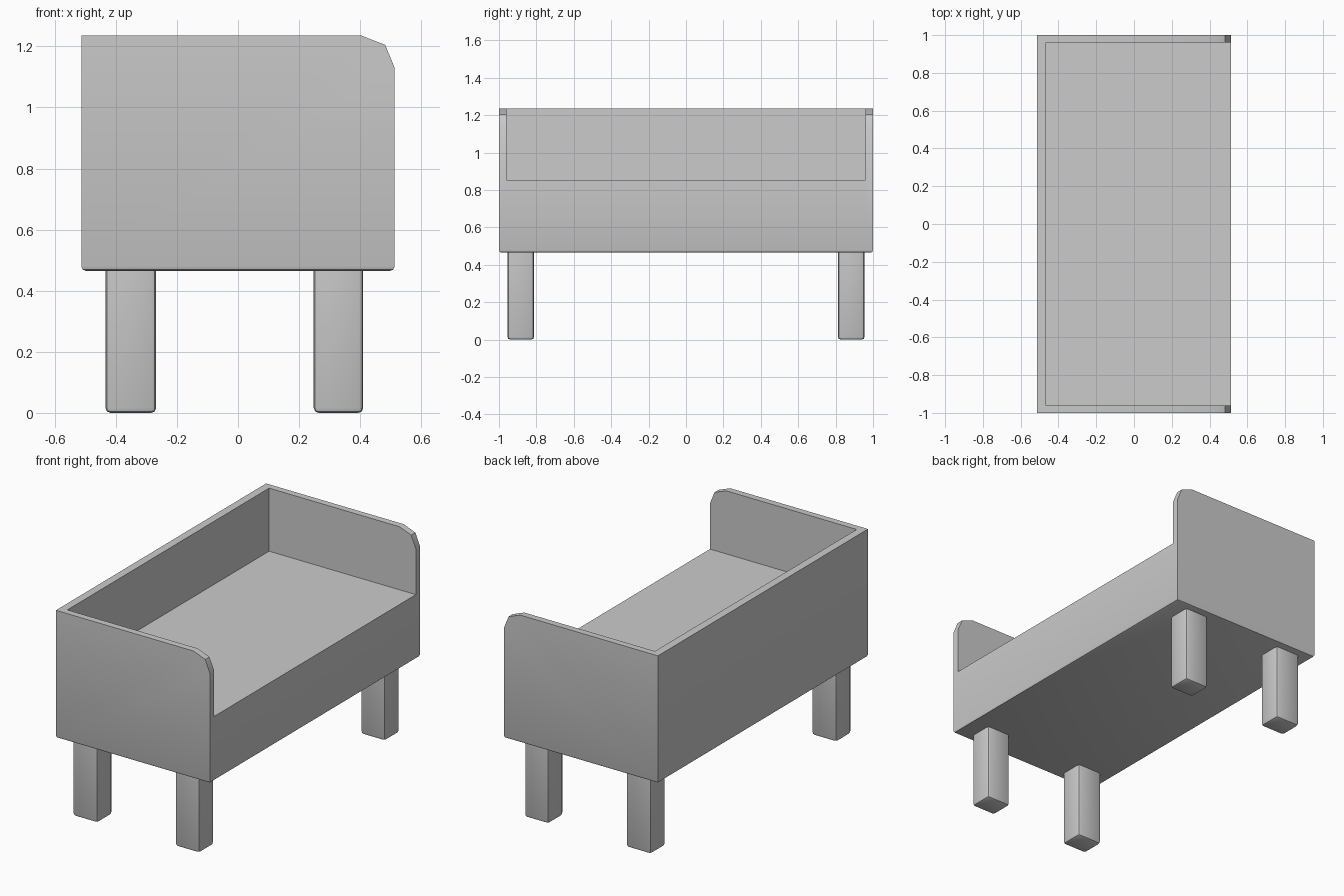
import bpy, bmesh

if "Cube" in bpy.data.objects:
    bpy.data.objects.remove(bpy.data.objects["Cube"])


def make_object(name, bm):
    bmesh.ops.recalc_face_normals(bm, faces=bm.faces)
    mesh = bpy.data.meshes.new(name)
    bm.to_mesh(mesh)
    bm.free()
    obj = bpy.data.objects.new(name, mesh)
    bpy.context.collection.objects.link(obj)
    return obj


def box(x0, x1, y0, y1, z0, z1):
    bm = bmesh.new()
    bmesh.ops.create_cube(bm, size=1)
    for v in bm.verts:
        v.co = ((x0 + x1) / 2 + v.co.x * (x1 - x0),
                (y0 + y1) / 2 + v.co.y * (y1 - y0),
                (z0 + z1) / 2 + v.co.z * (z1 - z0))
    return bm


def smooth(obj):
    bpy.ops.object.select_all(action='DESELECT')
    obj.select_set(True)
    bpy.context.view_layer.objects.active = obj
    bpy.ops.object.shade_smooth_by_angle(angle=0.6)


# Body: side profile with clipped front corner, extruded across the width
BOTTOM, TOP, SEAT = 0.465, 1.235, 0.855
profile = [(-0.513, BOTTOM), (0.513, BOTTOM), (0.513, 1.13),
           (0.482, 1.205), (0.405, TOP), (-0.513, TOP)]
bm = bmesh.new()
face = bm.faces.new([bm.verts.new((x, -1, z)) for x, z in profile])
ext = bmesh.ops.extrude_face_region(bm, geom=[face])
bmesh.ops.translate(bm, vec=(0, 2, 0),
                    verts=[g for g in ext["geom"] if isinstance(g, bmesh.types.BMVert)])
bmesh.ops.recalc_face_normals(bm, faces=bm.faces)
low = [e for e in bm.edges if all(v.co.z < BOTTOM + 0.001 for v in e.verts)]
bmesh.ops.bevel(bm, geom=low, offset=0.015, segments=2, profile=0.5, affect='EDGES')
body = make_object("bed_body", bm)

# Seat recess cut out of the body, open to the front side and the top
cutter = make_object("recess_cutter", box(-0.465, 0.8, -0.96, 0.96, SEAT, 1.6))
cutter.hide_render = True
mod = body.modifiers.new("recess", 'BOOLEAN')
mod.operation = 'DIFFERENCE'
mod.solver = 'EXACT'
mod.object = cutter
bpy.context.view_layer.objects.active = body
bpy.ops.object.modifier_apply(modifier="recess")
bpy.data.objects.remove(cutter)
smooth(body)

# Four square legs with softened edges
for xname, x0, x1 in (("back", -0.434, -0.268), ("front", 0.248, 0.41)):
    for yname, y0 in (("left", -0.955), ("right", 0.812)):
        bm = box(x0, x1, y0, y0 + 0.143, 0, BOTTOM + 0.005)
        edges = [e for e in bm.edges if any(v.co.z < 0.1 for v in e.verts)]
        bmesh.ops.bevel(bm, geom=edges, offset=0.016, segments=2, profile=0.5, affect='EDGES')
        smooth(make_object(f"{xname}_{yname}_leg", bm))
